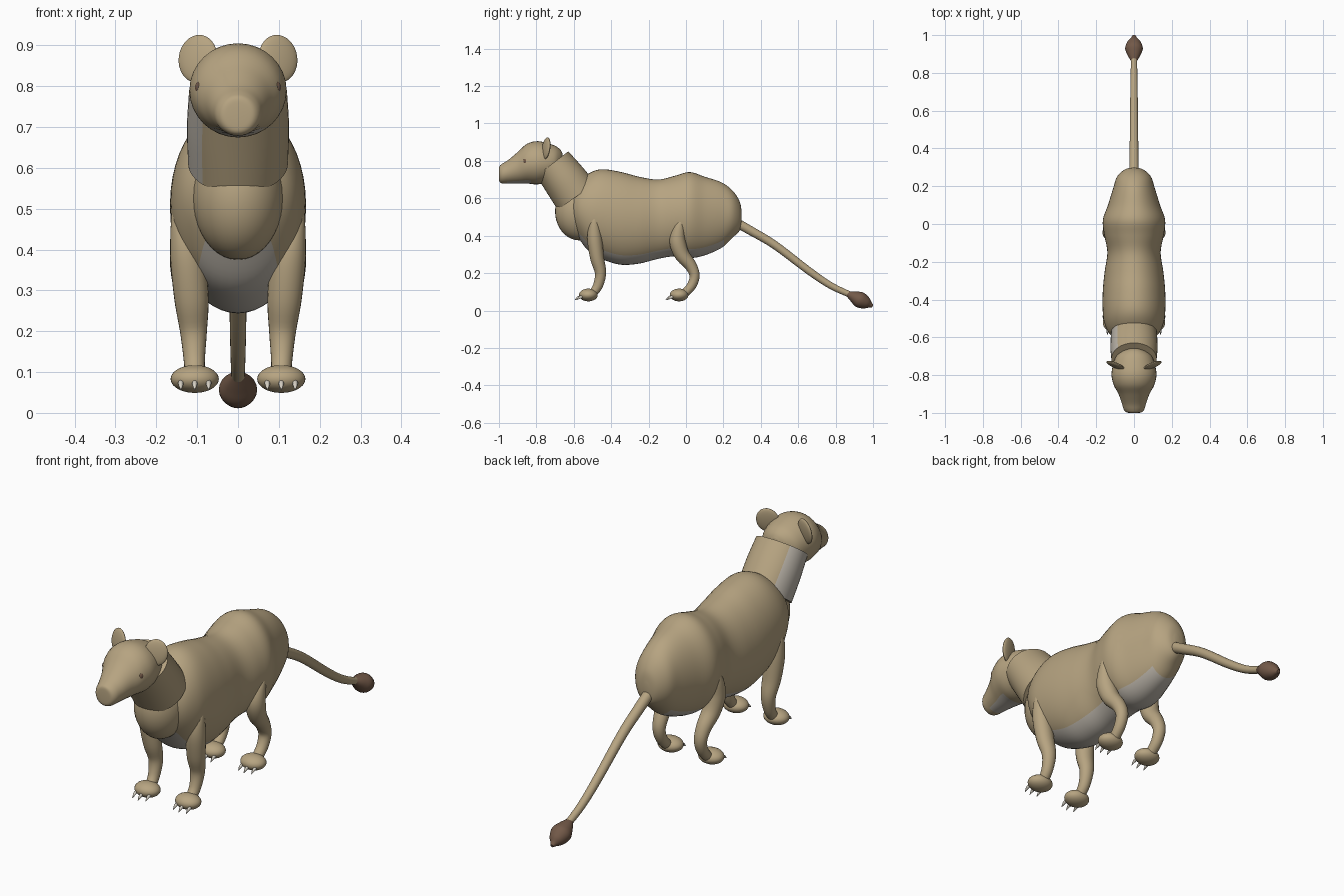
import bpy, bmesh, math
from mathutils import Vector, Matrix

if "Cube" in bpy.data.objects:
    bpy.data.objects.remove(bpy.data.objects["Cube"])


def material(name, rgb):
    m = bpy.data.materials.new(name)
    m.diffuse_color = (*rgb, 1)
    m.use_nodes = True
    m.node_tree.nodes["Principled BSDF"].inputs["Base Color"].default_value = m.diffuse_color
    return m


TAN = material("tan fur", (0.47, 0.37, 0.22))
PALE = material("pale underside", (0.50, 0.46, 0.40))
BROWN = material("dark brown", (0.17, 0.10, 0.065))
CLAW = material("claw ivory", (0.68, 0.64, 0.56))


def finish(name, bm, mats):
    bmesh.ops.recalc_face_normals(bm, faces=bm.faces)
    me = bpy.data.meshes.new(name)
    bm.to_mesh(me)
    bm.free()
    for m in mats:
        me.materials.append(m)
    ob = bpy.data.objects.new(name, me)
    bpy.context.collection.objects.link(ob)
    bpy.ops.object.select_all(action='DESELECT')
    ob.select_set(True)
    bpy.context.view_layer.objects.active = ob
    bpy.ops.object.shade_smooth_by_angle(angle=math.radians(50))
    return ob


def smooth_path(pts, sub):
    """Catmull-Rom interpolation of tuples."""
    out = []
    for i in range(len(pts) - 1):
        p0, p1 = pts[max(i - 1, 0)], pts[i]
        p2, p3 = pts[i + 1], pts[min(i + 2, len(pts) - 1)]
        for k in range(sub):
            t = k / sub
            out.append([0.5 * (2 * b + (c - a) * t + (2 * a - 5 * b + 4 * c - d) * t * t
                               + (3 * b - a - 3 * c + d) * t ** 3)
                        for a, b, c, d in zip(p0, p1, p2, p3)])
    out.append(list(pts[-1]))
    return out


def loft(name, pts, mats, axis=None, n=32, sub=5, rule=None):
    """Skin ellipses (x, y, z, side radius, other radius) along a path."""
    path = smooth_path(pts, sub)
    bm = bmesh.new()
    rings = []
    for i, (x, y, z, ru, rv) in enumerate(path):
        a, b = path[max(i - 1, 0)], path[min(i + 1, len(path) - 1)]
        t = Vector(axis) if axis else (Vector(b[:3]) - Vector(a[:3])).normalized()
        u = Vector((1, 0, 0))
        u = (u - t * u.dot(t)).normalized()
        v = t.cross(u)
        ring = []
        for j in range(n):
            ang = 2 * math.pi * j / n
            ring.append(bm.verts.new(Vector((x, y, z)) + u * ru * math.cos(ang)
                                     + v * rv * math.sin(ang)))
        rings.append(ring)
    for r0, r1 in zip(rings, rings[1:]):
        for j in range(n):
            k = (j + 1) % n
            f = bm.faces.new((r0[j], r0[k], r1[k], r1[j]))
            if rule and rule(2 * math.pi * (j + 0.5) / n, f.calc_center_median()):
                f.material_index = 1
    bm.faces.new(rings[0])
    bm.faces.new(rings[-1])
    return finish(name, bm, mats)


def ellipsoid(name, loc, radii, mat, rot=Matrix()):
    bm = bmesh.new()
    bmesh.ops.create_uvsphere(bm, u_segments=32, v_segments=20, radius=1)
    bm.transform(Matrix.Translation(loc) @ rot @ Matrix.Diagonal((*radii, 1)))
    return finish(name, bm, [mat])


# Torso with pale belly: (y, centre z, half width, half height)
torso = [(.298, .50, .012, .02), (.288, .505, .05, .075), (.25, .515, .09, .125),
         (.19, .51, .110, .175), (.10, .505, .138, .21), (.02, .51, .165, .23),
         (-.06, .505, .157, .215), (-.15, .488, .141, .212), (-.25, .483, .155, .232),
         (-.35, .493, .165, .248), (-.45, .515, .166, .24), (-.52, .525, .158, .208),
         (-.58, .54, .13, .145), (-.62, .54, .08, .08)]
loft("torso", [(0, y, z, w, h) for y, z, w, h in torso], [TAN, PALE], axis=(0, 1, 0), n=48,
     rule=lambda a, c: math.sin(a) > .78 and c.y < .2)
ellipsoid("chest", (0, -.57, .53), (.112, .13, .155), TAN)

# Neck with pale patch on one side
loft("neck", [(0, -.585, .61, .122, .124), (0, -.65, .70, .125, .117),
              (0, -.715, .785, .12, .108)], [TAN, PALE], n=48,
     rule=lambda a, c: math.cos(a) < -.74)

# Head and muzzle: (y, centre z, half width, half height)
head = [(-.66, .80, .03, .04), (-.675, .798, .065, .065), (-.71, .79, .10, .095),
        (-.79, .79, .119, .115), (-.85, .785, .108, .106), (-.90, .763, .082, .084),
        (-.95, .742, .064, .063), (-.982, .732, .054, .053), (-.997, .73, .04, .042),
        (-1.0, .73, .02, .02)]
loft("head", [(0, y, z, w, h) for y, z, w, h in head], [TAN, PALE], axis=(0, 1, 0),
     rule=lambda a, c: math.sin(a) > .8 and -.96 < c.y < -.83)

# Tail and tuft
loft("tail", [(0, .26, .475, .025, .025), (0, .34, .43, .024, .024), (0, .475, .35, .022, .022),
              (0, .66, .21, .02, .02), (0, .78, .13, .018, .018), (0, .89, .08, .016, .016)],
     [TAN], n=20)
loft("tail_tuft", [(0, .86, .092, .014, .012), (0, .895, .075, .034, .03),
                   (0, .93, .057, .047, .043), (0, .965, .04, .034, .032),
                   (0, .985, .03, .016, .016), (0, .998, .024, .008, .008)], [BROWN], n=24)

# Leg paths: (x, y, z, side radius, depth radius)
front_leg = [(.15, -.487, .50, .012, .012), (.138, -.49, .45, .028, .03),
             (.124, -.488, .38, .042, .04), (.114, -.475, .28, .042, .037),
             (.109, -.457, .20, .033, .03), (.107, -.472, .13, .026, .026),
             (.105, -.505, .085, .024, .022)]
rear_leg = [(.148, -.025, .48, .012, .012), (.138, -.037, .44, .028, .03),
            (.125, -.045, .37, .042, .043), (.116, -.022, .30, .041, .04),
            (.11, .025, .24, .034, .032), (.108, .046, .185, .029, .027),
            (.107, .028, .13, .026, .025), (.105, -.015, .085, .024, .022)]

for side, s in (("left", 1), ("right", -1)):
    ellipsoid(f"{side}_eye", (s * .094, -.857, .797), (.011, .013, .016), BROWN)
    ellipsoid(f"{side}_ear", (s * .098, -.748, .867), (.051, .013, .059), TAN,
              Matrix.Rotation(s * math.radians(22), 4, 'Z') @ Matrix.Rotation(math.radians(-8), 4, 'X'))
    for part, path, fy in (("front", front_leg, -.522), ("rear", rear_leg, -.037)):
        loft(f"{side}_{part}_leg", [(s * p[0], *p[1:]) for p in path], [TAN], n=24)
        ellipsoid(f"{side}_{part}_paw", (s * .106, fy, .083), (.059, .05, .034), TAN)
        # Claws
        for i in (-1, 0, 1):
            x = s * .106 + i * .034
            back = .008 * abs(i)
            loft(f"{side}_{part}_claw_{i + 2}",
                 [(x, fy - .035 + back, .076, .007, .008), (x, fy - .055 + back, .069, .006, .007),
                  (x, fy - .072 + back, .056, .001, .001)], [CLAW], n=10, sub=3)
